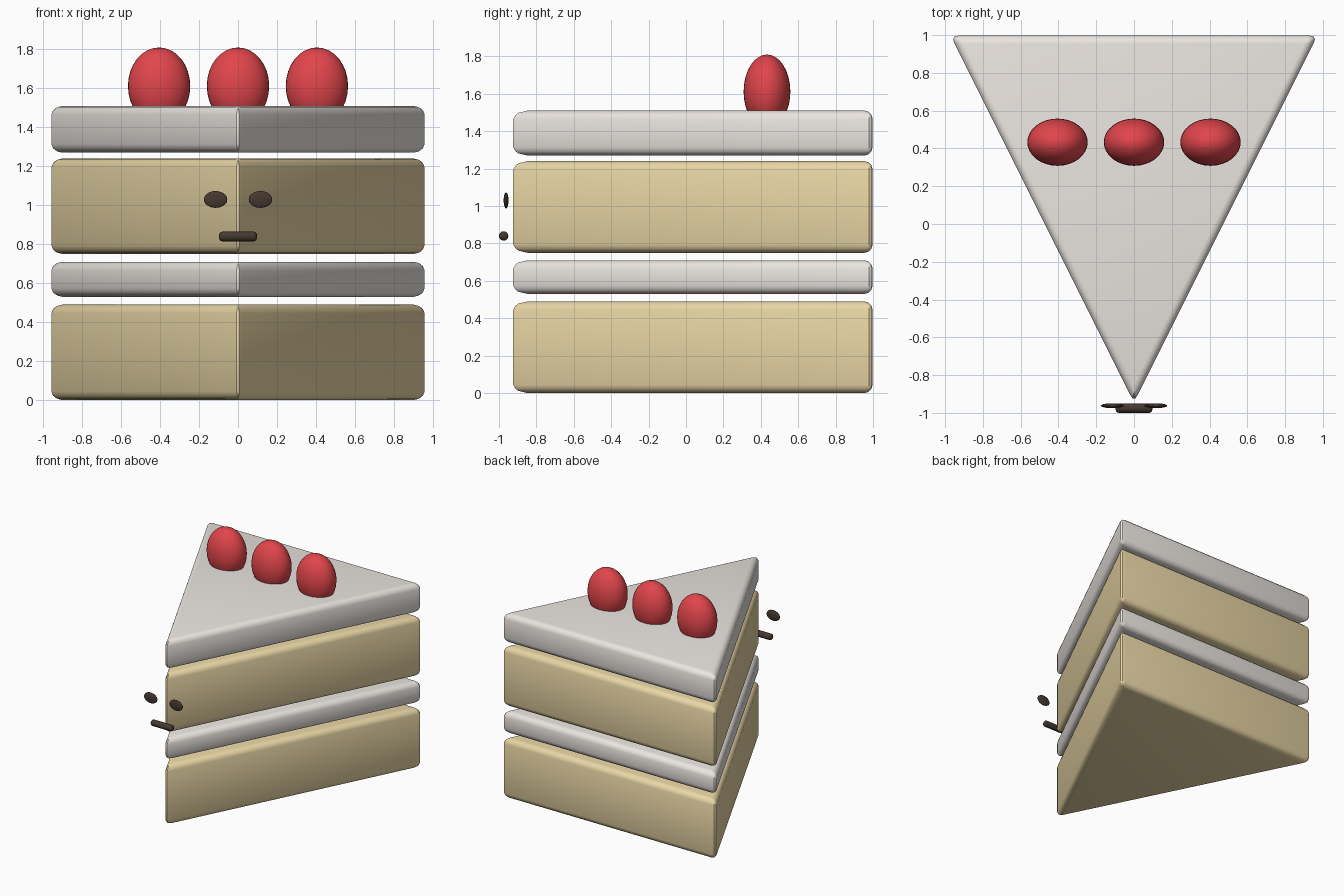
import bpy, bmesh
from math import pi

if "Cube" in bpy.data.objects:
    bpy.data.objects.remove(bpy.data.objects["Cube"])


def material(name, rgb):
    m = bpy.data.materials.new(name)
    m.diffuse_color = (*rgb, 1)
    m.use_nodes = True
    m.node_tree.nodes["Principled BSDF"].inputs["Base Color"].default_value = m.diffuse_color
    return m


SPONGE = material("sponge", (0.82, 0.68, 0.38))
CREAM = material("cream", (0.83, 0.79, 0.75))
RED = material("berry_red", (0.75, 0.06, 0.07))
DARK = material("chocolate", (0.06, 0.04, 0.03))


def finish(ob, name, mat):
    ob.name = name
    ob.data.materials.append(mat)
    bpy.ops.object.select_all(action='DESELECT')
    ob.select_set(True)
    bpy.context.view_layer.objects.active = ob


def bevel(ob, width, segments):
    b = ob.modifiers.new("bevel", 'BEVEL')
    b.width = width
    b.segments = segments
    b.limit_method = 'ANGLE'
    bpy.ops.object.modifier_apply(modifier=b.name)
    bpy.ops.object.shade_smooth_by_angle(angle=pi / 6)


# Wedge-shaped layer: triangle profile extruded upwards, with soft edges
def layer(name, z0, z1, mat):
    me = bpy.data.meshes.new(name)
    bm = bmesh.new()
    face = bm.faces.new([bm.verts.new((x, y, z0))
                         for x, y in ((0, -0.945), (0.972, 0.998), (-0.972, 0.998))])
    ext = bmesh.ops.extrude_face_region(bm, geom=[face])
    top = [v for v in ext["geom"] if isinstance(v, bmesh.types.BMVert)]
    bmesh.ops.translate(bm, verts=top, vec=(0, 0, z1 - z0))
    bmesh.ops.recalc_face_normals(bm, faces=bm.faces)
    bm.to_mesh(me)
    bm.free()
    ob = bpy.data.objects.new(name, me)
    bpy.context.collection.objects.link(ob)
    finish(ob, name, mat)
    bevel(ob, 0.044, 3)


# Smooth ellipsoid
def ellipsoid(name, loc, radii, mat):
    bpy.ops.mesh.primitive_uv_sphere_add(segments=32, ring_count=16, location=loc)
    ob = bpy.context.object
    ob.scale = radii
    finish(ob, name, mat)
    bpy.ops.object.transform_apply(location=False, rotation=False, scale=True)
    bpy.ops.object.shade_smooth()


# Stacked cake and cream layers
layer("lower_sponge", 0.0, 0.49, SPONGE)
layer("cream_filling", 0.53, 0.71, CREAM)
layer("upper_sponge", 0.75, 1.24, SPONGE)
layer("cream_topping", 1.27, 1.51, CREAM)

# Row of strawberries
for i in (-1, 0, 1):
    ellipsoid(f"strawberry_{i + 2}", (i * 0.405, 0.433, 1.612), (0.16, 0.125, 0.198), RED)

# Eyes
for side, s in (("left", -1), ("right", 1)):
    ellipsoid(f"{side}_eye", (s * 0.115, -0.962, 1.03), (0.06, 0.013, 0.043), DARK)

# Mouth: short rounded bar
bpy.ops.mesh.primitive_cylinder_add(vertices=16, radius=0.025, depth=0.195,
                                    location=(0, -0.975, 0.84), rotation=(0, pi / 2, 0))
mouth = bpy.context.object
finish(mouth, "mouth", DARK)
bevel(mouth, 0.018, 3)
